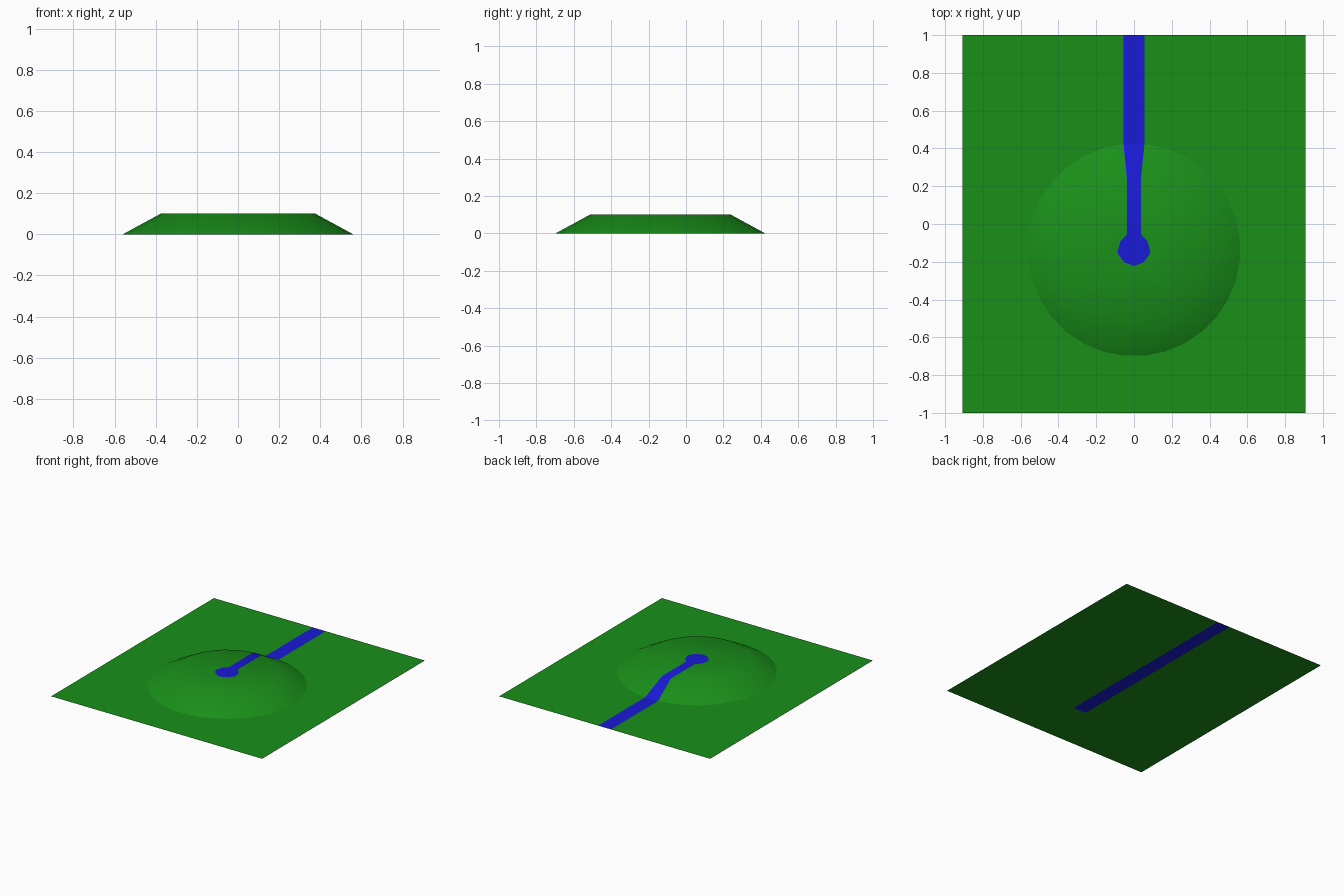
import bpy, bmesh
from math import pi, sin, cos

if "Cube" in bpy.data.objects:
    bpy.data.objects.remove(bpy.data.objects["Cube"])


def material(name, color):
    m = bpy.data.materials.new(name)
    m.diffuse_color = (*color, 1)
    m.use_nodes = True
    m.node_tree.nodes["Principled BSDF"].inputs["Base Color"].default_value = m.diffuse_color
    return m


MATS = [material("grass", (0.01, 0.28, 0.01)), material("water", (0.01, 0.01, 0.68))]


def add_object(name, bm, smooth=False):
    for f in bm.faces:
        f.smooth = smooth
    me = bpy.data.meshes.new(name)
    bm.to_mesh(me)
    bm.free()
    for m in MATS:
        me.materials.append(m)
    ob = bpy.data.objects.new(name, me)
    bpy.context.collection.objects.link(ob)
    return ob


N, CY, R_BASE, R_TOP, H = 32, -0.137, 0.563, 0.378, 0.1
HALF = R_BASE * sin(pi / N)          # river is one mound side wide

# Ground sheet, with the river strip let into it
bm = bmesh.new()
xs, ys = (-0.908, -HALF, HALF, 0.908), (-1, -0.605, 1)
grid = [[bm.verts.new((x, y, 0)) for x in xs] for y in ys]
for j in range(2):
    for i in range(3):
        f = bm.faces.new((grid[j][i], grid[j][i + 1], grid[j + 1][i + 1], grid[j + 1][i]))
        f.material_index = int(i == 1 and j == 1)
add_object("ground", bm)

# Mound: truncated cone, its back side carries the stream
bm = bmesh.new()


def ring(r, z):
    # starts just left of the +y direction and runs counter-clockwise
    return [bm.verts.new((r * cos(a), CY + r * sin(a), z))
            for a in (pi / 2 + (k + 0.5) * 2 * pi / N for k in range(N))]


base, rim = ring(R_BASE, 0), ring(R_TOP, H)
for k in range(N):
    n = (k + 1) % N
    f = bm.faces.new((base[k], base[n], rim[n], rim[k]))
    f.material_index = int(k == N - 1)

# Nine-sided pond, stream on the plateau, and grass around both
half_pond = [(0.037, -0.055), (0.072, -0.092), (0.088, -0.152), (0.052, -0.202)]
outline = [(-x, y) for x, y in half_pond] + [(0, -0.223)] + half_pond[::-1]
pond = [bm.verts.new((x, y, H)) for x, y in outline]
bm.faces.new(pond).material_index = 1
bm.faces.new((rim[0], pond[0], pond[-1], rim[-1])).material_index = 1
bm.faces.new(rim + pond[::-1])
add_object("mound", bm, smooth=True)
